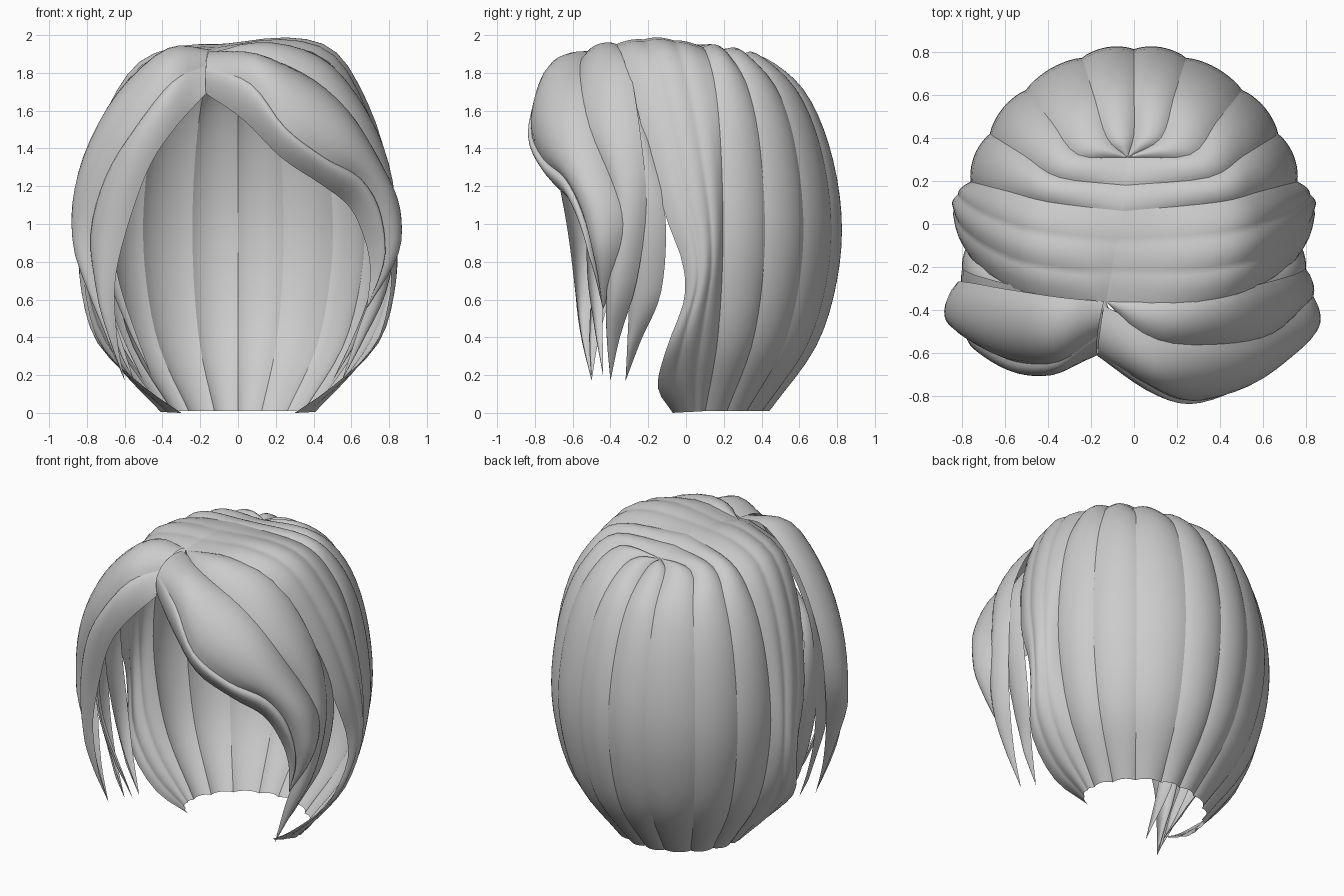
import bpy, math
from mathutils import Vector

cube = bpy.data.objects.get("Cube")
if cube:
    bpy.data.objects.remove(cube)

hair = bpy.data.materials.new("hair_grey")
hair.use_nodes = True
hair.diffuse_color = (0.6, 0.6, 0.6, 1)
hair.node_tree.nodes["Principled BSDF"].inputs["Base Color"].default_value = (0.6, 0.6, 0.6, 1)

STEPS, ACROSS = 28, 10


def spline(points):
    """Smooth curve through the points, evenly sampled."""
    p = [Vector(q) for q in points]
    p = [2 * p[0] - p[1]] + p + [2 * p[-1] - p[-2]]
    out = []
    for i in range(STEPS + 1):
        s = i / STEPS * (len(p) - 3)
        k = min(int(s), len(p) - 4)
        t = s - k
        a, b, c, d = p[k:k + 4]
        out.append(0.5 * (2 * b + (c - a) * t + (2 * a - 5 * b + 4 * c - d) * t * t
                          + (3 * b - a - 3 * c + d) * t ** 3))
    return out


def lock(name, edge_a, edge_b, bulge, lobes=1):
    """Lock of hair: a strip between two edges, rounded outward from the head."""
    verts, faces = [], []
    for i, (a, b) in enumerate(zip(spline(edge_a), spline(edge_b))):
        height = min(bulge, 0.5 * (a - b).length) * min(1, 0.35 + 4 * i / STEPS)
        for j in range(ACROSS * lobes + 1):
            u = j / (ACROSS * lobes)
            p = a.lerp(b, u)
            out = Vector((p.x, p.y, max(0, p.z - 1))).normalized()
            rise = math.sin(math.pi * u) ** 0.8 if 0 < u < 1 else 0
            if lobes > 1:
                rise *= 0.8 + 0.2 * abs(math.sin(math.pi * u * lobes))
            verts.append(p + out * height * rise)
    row = ACROSS * lobes + 1
    for i in range(STEPS):
        for j in range(row - 1):
            k = i * row + j
            faces.append((k, k + 1, k + row + 1, k + row))
    mesh = bpy.data.meshes.new(name)
    mesh.from_pydata(verts, [], faces)
    mesh.update()
    # Turn the strip so that it faces away from the head
    if sum(f.normal.dot(f.center - Vector((0, 0, 1))) * f.area for f in mesh.polygons) < 0:
        mesh.flip_normals()
    mesh.materials.append(hair)
    mesh.shade_smooth()
    obj = bpy.data.objects.new(name, mesh)
    bpy.context.collection.objects.link(obj)


def mirrored(points):
    """Other side of the head, where the hair lies a little lower near the top."""
    return [(-x, y, z - (.05 if z > 1.6 else 0)) for x, y, z in points]


# Bob outline: share of the full radius at each height
OUTLINE = [(.52, 1.84), (.76, 1.68), (.92, 1.4), (1, 1.05), (.97, .7), (.83, .35), (.52, .01)]
CROWN, MIDDLE, FRONT = (-.03, .31, 1.88), (-.05, .06, 1.95), (-.13, -.36, 1.91)


def meridian(start, degrees, side):
    """Edge running from the parting down the outline; the crown is higher at the sides."""
    a = math.radians(degrees)
    lift = (.08 if side > 0 else .04) * math.cos(a)
    return [start] + [(side * .78 * f * math.cos(a), .81 * f * math.sin(a),
                       z + (lift if z > 1.2 else 0)) for f, z in OUTLINE]


# Back and side locks, fanning out from the parting
ANGLES = [90, 72, 50, 31, 14]
STARTS = [CROWN, CROWN, CROWN, (-.04, .18, 1.92), MIDDLE]
EAR_FRONT = [(.2, -.37, 1.95), (.5, -.32, 1.84), (.69, -.22, 1.46), (.79, -.11, 1.05), (.81, -.02, .8),
             (.8, -.01, .6), (.72, -.1, .35), (.5, -.15, .14), (.3, -.07, 0)]
BEHIND_A = [(.5, -.28, 1.75), (.72, -.19, 1.4), (.78, -.11, 1.05), (.72, -.13, .65),
            (.6, -.24, .38), (.5, -.32, .17)]
BEHIND_B = [(.5, -.35, 1.7), (.7, -.32, 1.4), (.76, -.3, 1), (.7, -.3, .65),
            (.6, -.31, .38), (.5, -.32, .17)]
SIDE_BACK = [(.2, -.36, 1.95), (.5, -.3, 1.83), (.73, -.24, 1.47),
             (.8, -.21, 1.1), (.76, -.26, .7), (.65, -.35, .4), (.55, -.4, .17)]
SIDE_FRONT = [(.08, -.56, 1.84), (.38, -.58, 1.72), (.6, -.54, 1.5),
              (.75, -.4, 1.15), (.74, -.42, .75), (.64, -.42, .45), (.55, -.4, .17)]
for side, label in ((1, "left"), (-1, "right")):
    flip = mirrored if side < 0 else list
    for n in range(len(ANGLES) - 1):
        lock(f"back_lock_{label}_{n + 1}", meridian(STARTS[n], ANGLES[n], side),
             meridian(STARTS[n + 1], ANGLES[n + 1], side), .03)
    lock(f"ear_lock_{label}", meridian(MIDDLE, 14, side), [FRONT] + flip(EAR_FRONT), .06, 3)
    lock(f"temple_lock_{label}", flip(BEHIND_A), flip(BEHIND_B), .03)
    lock(f"side_fringe_{label}", [FRONT] + flip(SIDE_BACK), [FRONT] + flip(SIDE_FRONT),
         .06 if side > 0 else .02)

# Wide fringe on the left, with its rolled rim
sweep_top = [(-.14, -.38, 1.91), (.1, -.49, 1.88), (.4, -.53, 1.76), (.62, -.5, 1.54),
             (.77, -.35, 1.2), (.8, -.29, 1), (.76, -.33, .78), (.68, -.44, .55)]
sweep_low = [(-.17, -.6, 1.83), (.07, -.75, 1.74), (.25, -.82, 1.51), (.46, -.76, 1.35),
             (.65, -.64, 1.24), (.75, -.55, 1.06), (.76, -.48, .8), (.68, -.44, .55)]
sweep_rim = [(-.17, -.6, 1.69), (.03, -.72, 1.55), (.23, -.76, 1.35), (.44, -.69, 1.21),
             (.59, -.58, 1.09), (.67, -.51, .92), (.7, -.47, .75), (.68, -.44, .55)]
lock("fringe_left", sweep_top, sweep_low, .1)
lock("fringe_rim_left", sweep_low, sweep_rim, .05)

# Narrower fringe on the right, ending in long points
right_top = [(-.14, -.36, 1.92), (-.35, -.34, 1.92), (-.61, -.3, 1.7), (-.78, -.27, 1.36),
             (-.82, -.28, 1.05), (-.76, -.38, .7), (-.68, -.46, .4), (-.6, -.5, .17)]
right_mid = [(-.17, -.52, 1.84), (-.35, -.64, 1.75), (-.55, -.64, 1.5), (-.7, -.57, 1.25),
             (-.78, -.5, .95), (-.74, -.5, .65), (-.67, -.51, .4), (-.6, -.5, .17)]
right_low = [(-.17, -.61, 1.69), (-.34, -.68, 1.5), (-.47, -.68, 1.3), (-.58, -.63, 1),
             (-.65, -.59, .7), (-.64, -.55, .4), (-.6, -.5, .17)]
lock("fringe_right", right_top, right_mid, .09)
lock("fringe_rim_right", right_mid, right_low, .05)

# Loose strand inside the right fringe
lock("loose_strand_right", [(-.72, -.42, 1.1), (-.68, -.44, .7), (-.46, -.44, .2)],
     [(-.68, -.52, 1.1), (-.63, -.52, .7), (-.46, -.44, .2)], .02)
